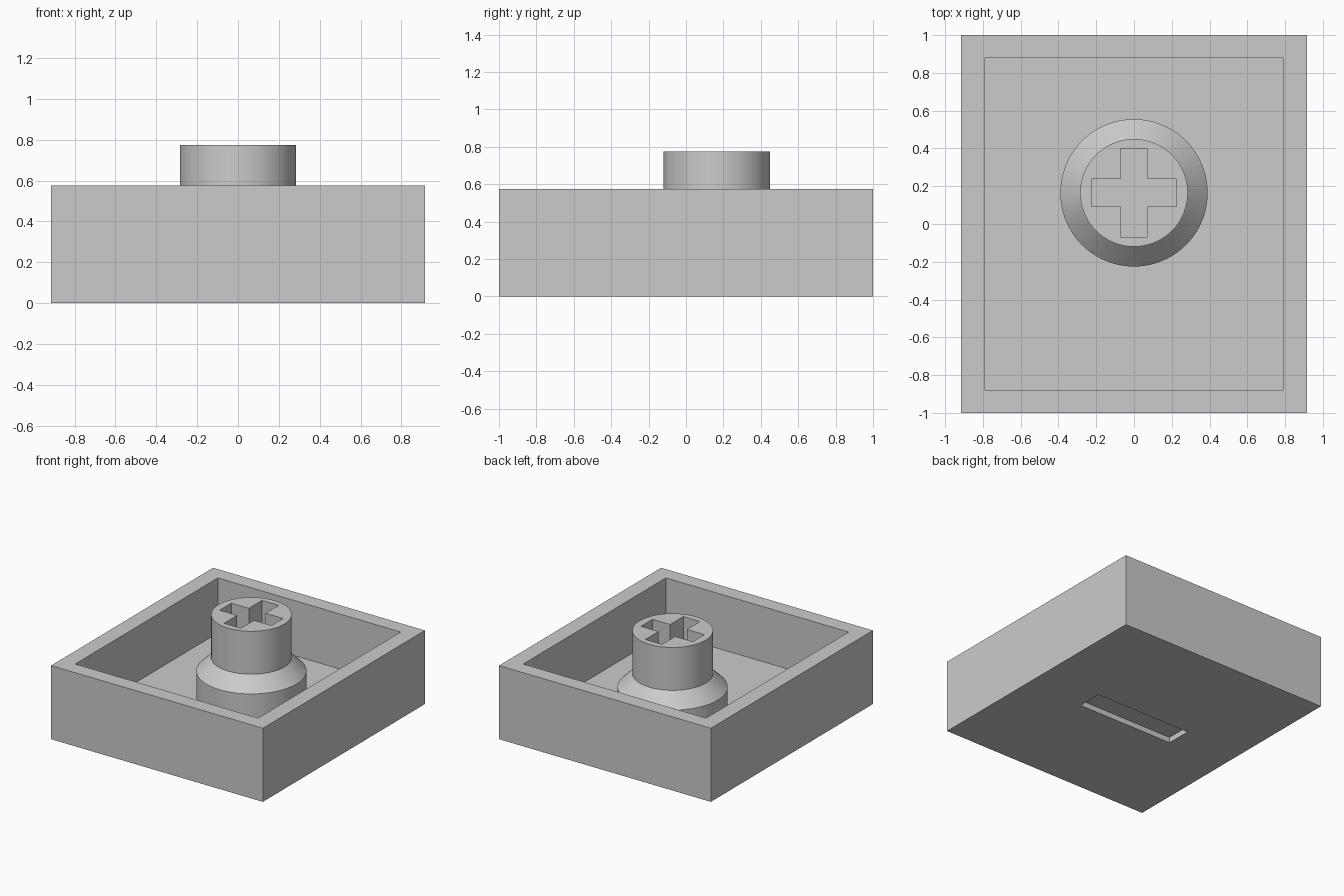
import bpy
import bmesh
import math

default = bpy.data.objects.get("Cube")
if default:
    bpy.data.objects.remove(default, do_unlink=True)

grey = bpy.data.materials.new("plain grey")
grey.use_nodes = True
COLOUR = (0.6, 0.6, 0.6, 1)
grey.diffuse_color = COLOUR
grey.node_tree.nodes["Principled BSDF"].inputs["Base Color"].default_value = COLOUR

STEM_Y = 0.165      # the stem sits behind the middle
FLOOR_Z = 0.145
RIM_Z = 0.575
STEM_TOP = 0.775


def make_object(name, bm):
    bmesh.ops.recalc_face_normals(bm, faces=bm.faces)
    mesh = bpy.data.meshes.new(name)
    bm.to_mesh(mesh)
    bm.free()
    mesh.materials.append(grey)
    obj = bpy.data.objects.new(name, mesh)
    bpy.context.collection.objects.link(obj)
    return obj


def prism(name, outline, z0, z1):
    """Extrude a closed xy outline from z0 to z1."""
    bm = bmesh.new()
    base = bm.faces.new([bm.verts.new((x, y, z0)) for x, y in outline])
    top = bmesh.ops.extrude_face_region(bm, geom=[base])["geom"]
    verts = [v for v in top if isinstance(v, bmesh.types.BMVert)]
    bmesh.ops.translate(bm, verts=verts, vec=(0, 0, z1 - z0))
    return make_object(name, bm)


def block(name, hx, hy, z0, z1):
    return prism(name, [(-hx, -hy), (hx, -hy), (hx, hy), (-hx, hy)], z0, z1)


def lathe(name, profile, centre_y, segments=96):
    """Spin an (r, z) profile that starts and ends on the axis."""
    bm = bmesh.new()
    verts = [bm.verts.new((r, 0, z)) for r, z in profile]
    edges = [bm.edges.new(pair) for pair in zip(verts, verts[1:])]
    bmesh.ops.spin(bm, geom=verts + edges, cent=(0, 0, 0), axis=(0, 0, 1),
                   angle=math.tau, steps=segments, use_duplicate=False)
    bmesh.ops.remove_doubles(bm, verts=bm.verts, dist=0.0005)
    bmesh.ops.dissolve_limit(bm, angle_limit=0.01, verts=bm.verts, edges=bm.edges)
    bmesh.ops.translate(bm, verts=bm.verts, vec=(0, centre_y, 0))
    return make_object(name, bm)


def cut(target, cutter):
    cutter.hide_render = True
    mod = target.modifiers.new("cut", "BOOLEAN")
    mod.operation = "DIFFERENCE"
    mod.solver = "EXACT"
    mod.object = cutter
    bpy.context.view_layer.objects.active = target
    bpy.ops.object.modifier_apply(modifier=mod.name)
    bpy.data.objects.remove(cutter, do_unlink=True)


# Open tray with a shallow slot underneath
tray = block("tray", 0.915, 1.0, 0, RIM_Z)
cut(tray, block("cavity_cutter", 0.79, 0.88, FLOOR_Z, RIM_Z + 0.2))
cut(tray, block("slot_cutter", 0.417, 0.1, -0.2, 0.043))

# Stepped round stem, its foot set into the floor
stem = lathe("stem", [(0, 0.1), (0.39, 0.1), (0.39, 0.335), (0.285, 0.44),
                      (0.285, STEM_TOP), (0, STEM_TOP)], STEM_Y)

# Cross-shaped socket in the top of the stem
bar, arm_x, arm_y = 0.072, 0.224, 0.234
quarter = [(arm_x, bar), (bar, bar), (bar, arm_y)]
cross = (quarter + [(-x, y) for x, y in reversed(quarter)]
         + [(-x, -y) for x, y in quarter]
         + [(x, -y) for x, y in reversed(quarter)])
cut(stem, prism("socket_cutter", [(x, y + STEM_Y) for x, y in cross],
                0.36, STEM_TOP + 0.2))

bpy.ops.object.select_all(action="DESELECT")
stem.select_set(True)
bpy.context.view_layer.objects.active = stem
bpy.ops.object.shade_smooth_by_angle(angle=math.radians(30))
